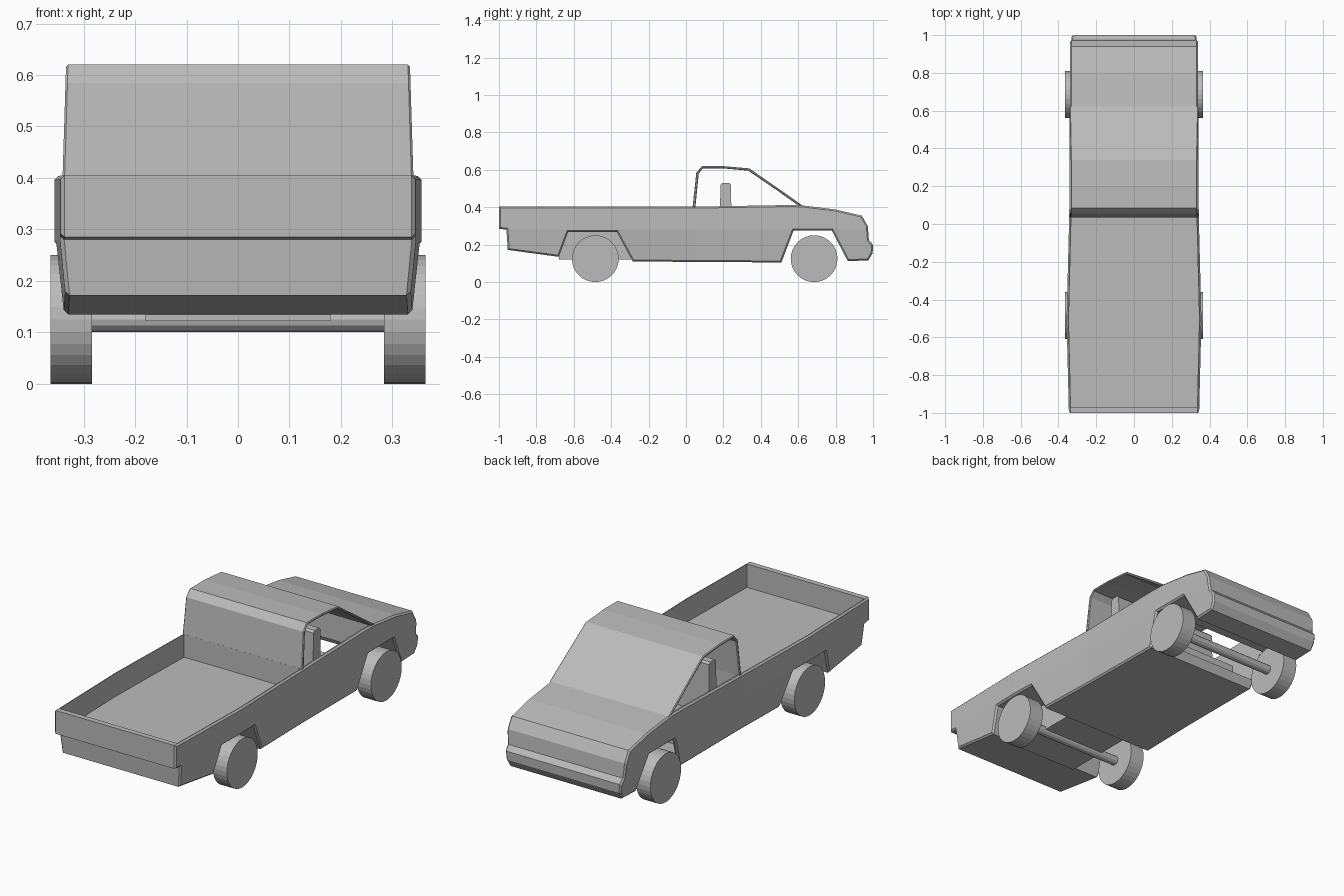
import bpy, bmesh, math
from mathutils import Vector, Matrix

if "Cube" in bpy.data.objects:
    bpy.data.objects.remove(bpy.data.objects["Cube"])

grey = bpy.data.materials.new("body grey")
grey.diffuse_color = (0.5, 0.5, 0.5, 1)
grey.use_nodes = True
grey.node_tree.nodes["Principled BSDF"].inputs["Base Color"].default_value = grey.diffuse_color


def finish(bm, name):
    bmesh.ops.recalc_face_normals(bm, faces=bm.faces[:])
    me = bpy.data.meshes.new(name)
    bm.to_mesh(me)
    bm.free()
    me.materials.append(grey)
    ob = bpy.data.objects.new(name, me)
    bpy.context.collection.objects.link(ob)
    return ob


def extrude(profile, hw, chamfer=0):
    """Side profile of (y, z) points, extruded from -hw to hw in x."""
    bm = bmesh.new()
    a = [bm.verts.new((-hw, y, z)) for y, z in profile]
    b = [bm.verts.new((hw, y, z)) for y, z in profile]
    caps = [bm.faces.new(a), bm.faces.new(b[::-1])]
    for i in range(len(a)):
        j = (i + 1) % len(a)
        bm.faces.new((a[j], a[i], b[i], b[j]))
    bmesh.ops.recalc_face_normals(bm, faces=bm.faces[:])
    if chamfer:
        edges = list({e for f in caps for e in f.edges})
        bmesh.ops.bevel(bm, geom=edges, offset=chamfer, segments=1, affect='EDGES')
    return bm


def box(name, x, y, z):
    bm = bmesh.new()
    bmesh.ops.create_cube(bm, size=1)
    for v in bm.verts:
        v.co = Vector([(r[0] + r[1]) / 2 + c * (r[1] - r[0]) for r, c in zip((x, y, z), v.co)])
    return finish(bm, name)


def cut(ob, cutter):
    mod = ob.modifiers.new("cut", 'BOOLEAN')
    mod.operation, mod.solver, mod.object = 'DIFFERENCE', 'EXACT', cutter
    bpy.context.view_layer.update()
    dg = bpy.context.evaluated_depsgraph_get()
    me = bpy.data.meshes.new_from_object(ob.evaluated_get(dg))
    ob.modifiers.clear()
    ob.data = me
    bpy.data.objects.remove(cutter)


def half_width(y, z):
    """Plan outline of the truck, tucked in towards the sills."""
    pts = [(-1, 0.345), (-0.5, 0.357), (0.04, 0.343), (1, 0.338)]
    w = pts[-1][1]
    for (y0, w0), (y1, w1) in zip(pts, pts[1:]):
        if y <= y1:
            w = w0 + (w1 - w0) * max(0, (y - y0) / (y1 - y0))
            break
    return w - 0.017 * max(0, (0.28 - z) / 0.17)


# Body: one side profile with wheel arches, hollowed for bed and cabin
body = finish(extrude([
    (-1, 0.405), (-1, 0.285), (-0.96, 0.28), (-0.953, 0.172), (-0.68, 0.135),
    (-0.63, 0.268), (-0.37, 0.268), (-0.285, 0.11), (0.51, 0.105), (0.575, 0.275),
    (0.78, 0.275), (0.865, 0.112), (0.975, 0.116), (0.998, 0.155), (1.0, 0.2),
    (0.978, 0.225), (0.972, 0.3), (0.94, 0.355), (0.8, 0.388), (0.62, 0.41),
    (0.55, 0.412), (0.04, 0.403)], 0.34, 0.008), "body")
cut(body, box("bed_cutter", (-0.328, 0.328), (-0.972, 0.035), (0.285, 0.6)))
cut(body, box("cabin_cutter", (-0.325, 0.325), (0.05, 0.605), (0.15, 0.6)))

# Bulge the sides
bm = bmesh.new()
bm.from_mesh(body.data)
for co, no in (((0, 0, 0.28), (0, 0, 1)), ((0, -0.5, 0), (0, 1, 0)), ((0, 0.04, 0), (0, 1, 0))):
    bmesh.ops.bisect_plane(bm, geom=bm.verts[:] + bm.edges[:] + bm.faces[:],
                           dist=1e-5, plane_co=co, plane_no=no)
for v in bm.verts:
    v.co.x *= half_width(v.co.y, v.co.z) / 0.34
bm.to_mesh(body.data)
bm.free()

# Cab: thin sheet for back wall, roof and windscreen, open at the sides
outer = [(0.035, 0.4), (0.055, 0.585), (0.085, 0.62), (0.2, 0.62), (0.338, 0.608),
         (0.5, 0.496), (0.625, 0.408)]
inner = [(0.6, 0.41), (0.49, 0.488), (0.332, 0.596), (0.2, 0.608), (0.09, 0.608),
         (0.068, 0.58), (0.05, 0.4)]
bm = extrude(outer + inner, 0.341, 0.004)
for v in bm.verts:
    v.co.x *= 1 - 0.02 * (v.co.z - 0.4) / 0.22
finish(bm, "cab_shell")

# Bench seat
finish(extrude([(0.175, 0.15), (0.185, 0.52), (0.195, 0.53), (0.23, 0.53), (0.24, 0.52),
                (0.245, 0.27), (0.4, 0.28), (0.4, 0.15)], 0.3), "bench_seat")

# Underside between the rear wheels
box("rear_chassis", (-0.18, 0.18), (-0.68, -0.285), (0.122, 0.275))


def cylinder(name, r, x0, x1, y, sides):
    bm = bmesh.new()
    bmesh.ops.create_cone(bm, cap_ends=True, cap_tris=True, segments=sides,
                          radius1=r, radius2=r, depth=x1 - x0,
                          matrix=Matrix.Translation(((x0 + x1) / 2, y, 0.125))
                          @ Matrix.Rotation(math.pi / 2, 4, 'Y'))
    return finish(bm, name)


# Wheels and axles
for end, y in (("front", 0.685), ("rear", -0.485)):
    cylinder(end + "_axle", 0.024, -0.29, 0.29, y, 12)
    cylinder(end + "_wheel_right", 0.125, 0.284, 0.364, y, 32)
    cylinder(end + "_wheel_left", 0.125, -0.364, -0.284, y, 32)
